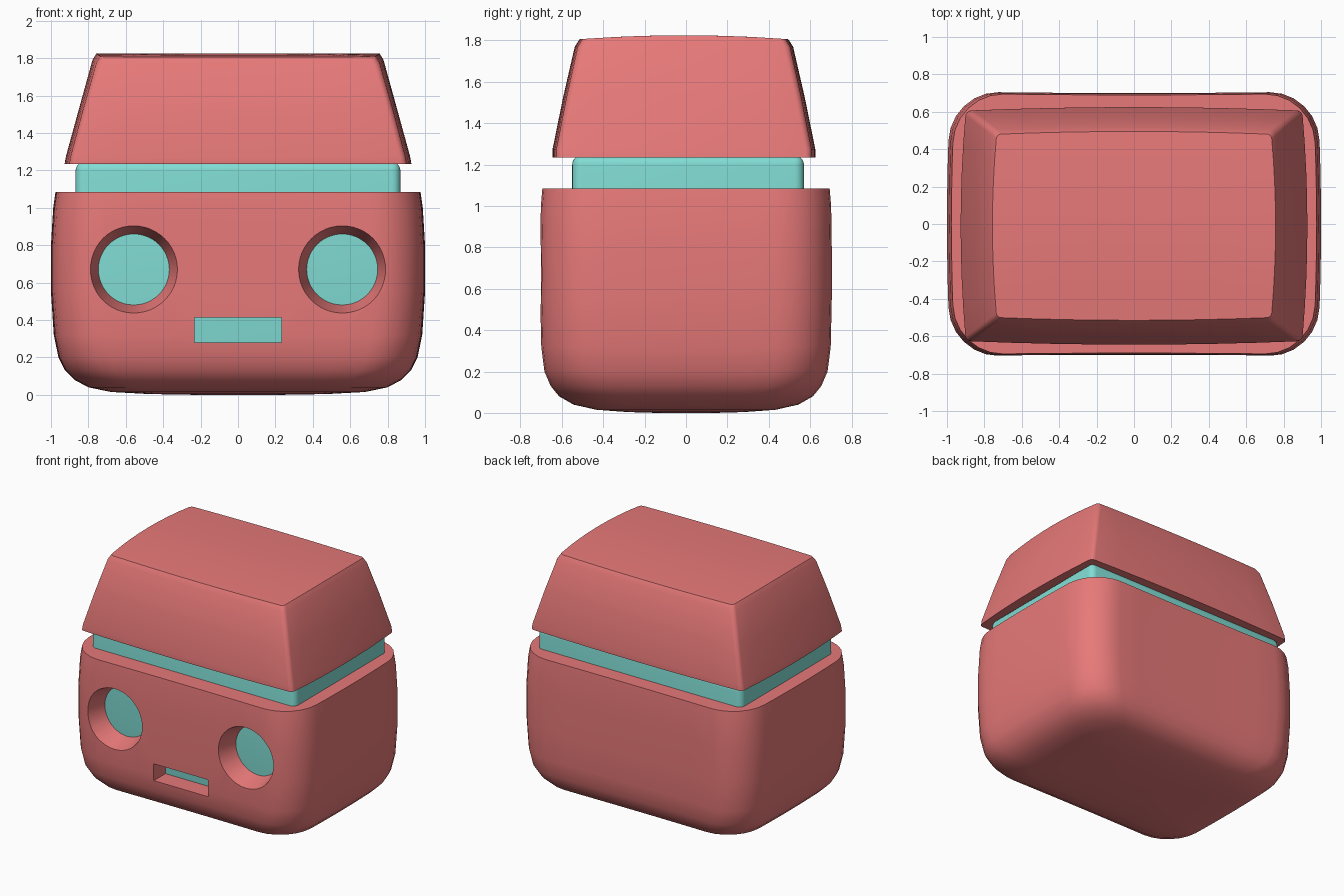
import bpy, bmesh, math

if "Cube" in bpy.data.objects:
    bpy.data.objects.remove(bpy.data.objects["Cube"])


def material(name, color):
    m = bpy.data.materials.new(name)
    m.diffuse_color = color
    m.use_nodes = True
    m.node_tree.nodes["Principled BSDF"].inputs["Base Color"].default_value = m.diffuse_color
    return m


RED = material("coral", (0.80, 0.19, 0.19, 1))
TEAL = material("turquoise", (0.22, 0.72, 0.66, 1))


def ring(hx, hy, r, bx, by, side=8, arc=6):
    """Rounded rectangle; bx and by bow its sides outward."""
    corners = []
    for k, (sx, sy) in enumerate([(1, 1), (-1, 1), (-1, -1), (1, -1)]):
        corners.append([(sx * (hx - r) + r * math.cos(a), sy * (hy - r) + r * math.sin(a))
                        for a in [(k + i / arc) * math.pi / 2 for i in range(arc + 1)]])
    pts = []
    for k in range(4):
        pts += corners[k]
        (x0, y0), (x1, y1) = corners[k][-1], corners[(k + 1) % 4][0]
        pts += [(x0 + (x1 - x0) * i / side, y0 + (y1 - y0) * i / side) for i in range(1, side)]
    return [(x * (1 - bx * (y / hy) ** 2), y * (1 - by * (x / hx) ** 2)) for x, y in pts]


def loft(name, sections, mat, bx, by, arch=lambda z, y: 0, cy=0):
    """Skin a stack of rings (z, half x, half y, corner radius) and cap both ends."""
    bm = bmesh.new()
    rows = [[bm.verts.new((x, y + cy, z + arch(z, y))) for x, y in ring(hx, hy, r, bx, by)]
            for z, hx, hy, r in sections]
    n = len(rows[0])
    for a, b in zip(rows, rows[1:]):
        for i in range(n):
            bm.faces.new((a[i], a[(i + 1) % n], b[(i + 1) % n], b[i]))
    bm.faces.new(rows[0][::-1])
    bm.faces.new(rows[-1])
    bmesh.ops.recalc_face_normals(bm, faces=bm.faces)
    me = bpy.data.meshes.new(name)
    bm.to_mesh(me)
    bm.free()
    ob = bpy.data.objects.new(name, me)
    bpy.context.collection.objects.link(ob)
    me.materials.append(mat)
    return ob


def activate(ob):
    bpy.ops.object.select_all(action='DESELECT')
    ob.select_set(True)
    bpy.context.view_layer.objects.active = ob


def smooth(ob, angle=30):
    activate(ob)
    bpy.ops.object.shade_smooth_by_angle(angle=math.radians(angle))


def box(name, lo, hi, mat):
    bpy.ops.mesh.primitive_cube_add(size=1, location=[(a + b) / 2 for a, b in zip(lo, hi)])
    ob = bpy.context.object
    ob.name = name
    ob.scale = [b - a for a, b in zip(lo, hi)]
    bpy.ops.object.transform_apply(location=False, rotation=False, scale=True)
    ob.data.materials.append(mat)
    return ob


def cut(target, cutter):
    cutter.hide_render = True
    activate(target)
    m = target.modifiers.new("cut", 'BOOLEAN')
    m.operation, m.solver, m.object = 'DIFFERENCE', 'EXACT', cutter
    bpy.ops.object.modifier_apply(modifier=m.name)
    bpy.data.objects.remove(cutter)


# Body: soft rounded tub with a crisp top rim
profile = [(0.0, .25, .14), (.004, .48, .28), (.015, .68, .43), (.04, .80, .54),
           (.08, .875, .61), (.13, .925, .65), (.20, .96, .68), (.32, .985, .695),
           (.55, 1.0, .70), (.80, 1.0, .70), (1.0, .988, .697), (1.085, .976, .69)]
body = loft("body", [(z, hx, hy, min(.26, hy * .45)) for z, hx, hy in profile], RED, .02, -.012)

# Flared round eye sockets and a straight mouth slot
for s in (-1, 1):
    bpy.ops.mesh.primitive_cone_add(vertices=48, radius1=.276, radius2=.184, depth=.32,
                                    location=(s * .557, -.69, .67),
                                    rotation=(-math.pi / 2, 0, 0))
    socket = bpy.context.object
    socket.data.materials.append(RED)
    cut(body, socket)
cut(body, box("mouth_cutter", (-.232, -.9, .28), (.232, -.53, .413), RED))
smooth(body)

# Inner block: shows in the eyes, the mouth and the neck band
core = box("inner_block", (-.868, -.55, .24), (.868, .57, 1.245), TEAL)
bevel = core.modifiers.new("bevel", 'BEVEL')
bevel.width, bevel.segments = .045, 5
activate(core)
bpy.ops.object.modifier_apply(modifier="bevel")
smooth(core, 40)

# Lid: tapered cap with bowed sides and a gently arched top
lid = loft("lid", [(1.235, .927, .635, .03), (1.275, .920, .635, .03), (1.53, .850, .583, .03),
                   (1.79, .778, .528, .03), (1.825, .757, .505, .025),
                   (1.825, .50, .33, .02), (1.825, .25, .16, .01), (1.825, .06, .04, .005)],
           RED, .03, .03, arch=lambda z, y: -.075 * y * y if z > 1.7 else 0, cy=-.01)
smooth(lid)
